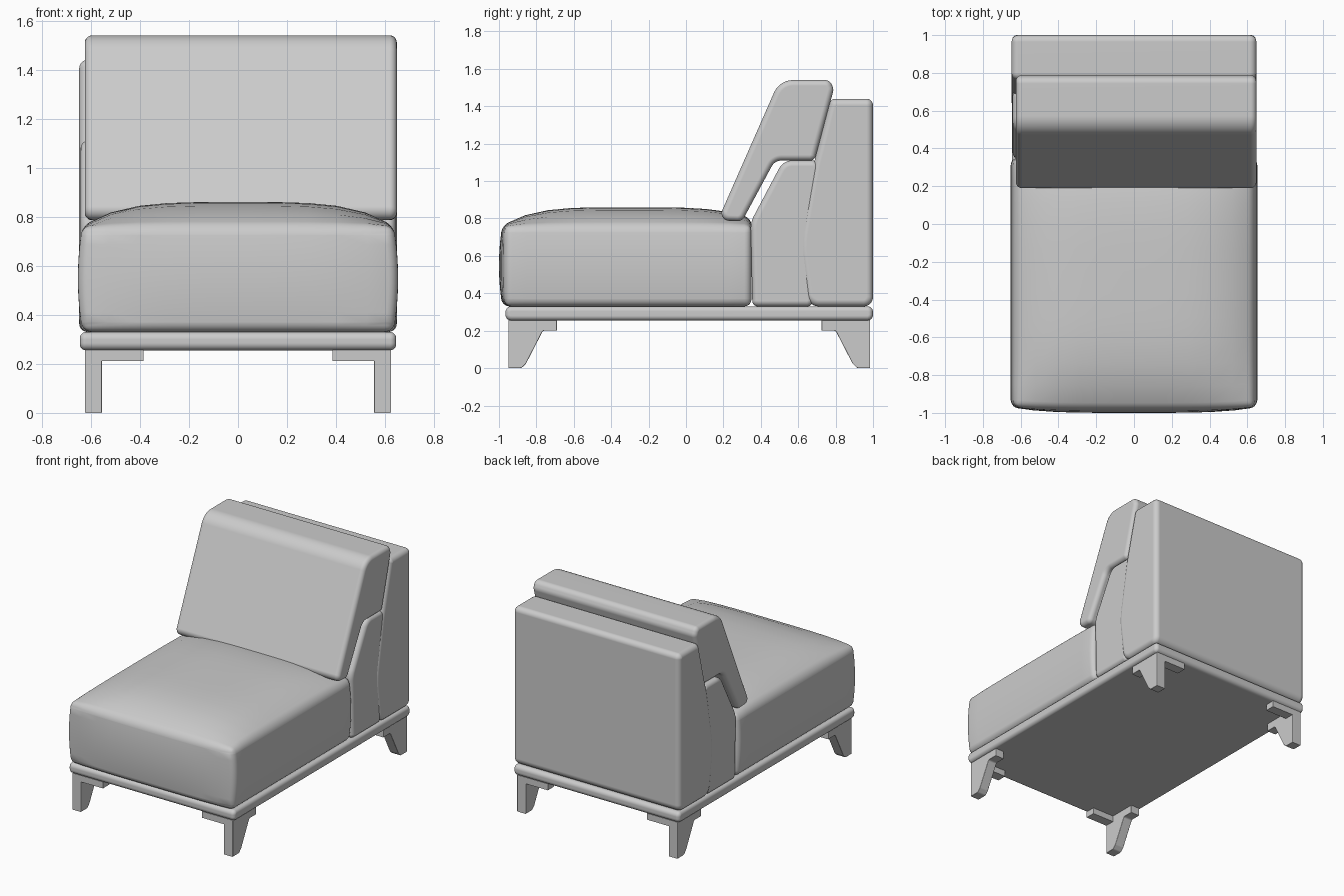
import bpy, bmesh, math
from mathutils import Vector

if "Cube" in bpy.data.objects:
    bpy.data.objects.remove(bpy.data.objects["Cube"])


def finish(name, bm):
    bmesh.ops.recalc_face_normals(bm, faces=bm.faces)
    me = bpy.data.meshes.new(name)
    bm.to_mesh(me)
    bm.free()
    ob = bpy.data.objects.new(name, me)
    bpy.context.collection.objects.link(ob)
    bpy.ops.object.select_all(action='DESELECT')
    ob.select_set(True)
    bpy.context.view_layer.objects.active = ob
    bpy.ops.object.shade_smooth_by_angle(angle=math.radians(35))
    return ob


def fillet(corners, seg=7):
    """Round each (y, z, radius) corner of a closed profile."""
    out = []
    n = len(corners)
    for i, (y, z, r) in enumerate(corners):
        p = Vector((y, z))
        a = Vector(corners[i - 1][:2]) - p
        b = Vector(corners[(i + 1) % n][:2]) - p
        if r == 0:
            out.append(p)
            continue
        t = r / math.tan(a.angle(b) / 2)
        t = min(t, 0.49 * a.length, 0.49 * b.length)
        s, e = p + a.normalized() * t, p + b.normalized() * t
        # rational quadratic gives a true circular arc
        w = math.sin(a.angle(b) / 2)
        for k in range(seg + 1):
            u = k / seg
            c0, c1, c2 = (1 - u) ** 2, 2 * w * u * (1 - u), u * u
            out.append((s * c0 + p * c1 + e * c2) / (c0 + c1 + c2))
    return out


def prism(name, corners, x0, x1, bevel=0.0):
    """Extrude a side profile across x and round the rims of both ends."""
    bm = bmesh.new()
    pts = fillet(corners)
    rings = [[bm.verts.new((x, p.x, p.y)) for p in pts] for x in (x0, x1)]
    caps = [bm.faces.new(r) for r in rings]
    n = len(pts)
    for i in range(n):
        j = (i + 1) % n
        bm.faces.new((rings[0][i], rings[0][j], rings[1][j], rings[1][i]))
    bmesh.ops.recalc_face_normals(bm, faces=bm.faces)
    if bevel:
        edges = list({e for f in caps for e in f.edges})
        bmesh.ops.bevel(bm, geom=edges, offset=bevel, segments=5, profile=0.5,
                        affect='EDGES', clamp_overlap=False)
    ob = finish(name, bm)
    if bevel:
        ob.modifiers.new("normals", 'WEIGHTED_NORMAL').keep_sharp = True
    return ob


def rect(y0, y1, z0, z1, r=0.0):
    return [(y0, z0, r), (y1, z0, r), (y1, z1, r), (y0, z1, r)]


# Plinth
prism("base", rect(-0.965, 1.0, 0.255, 0.33, 0.03), -0.645, 0.645, 0.025)

# Seat: subdivided block with domed top and softly bulging sides
bm = bmesh.new()
bmesh.ops.create_cube(bm, size=2)
bmesh.ops.subdivide_edges(bm, edges=bm.edges[:], cuts=10, use_grid_fill=True)
for v in bm.verts:
    u, t, w = v.co
    fu, ft, fw = 1 - abs(u) ** 4, 1 - abs(t) ** 4, 1 - w ** 2
    x = u * (0.635 + 0.018 * fw)
    y = -0.31 + 0.66 * t
    if t < 0:
        y -= -t * 0.03 * fu * (0.4 + 0.6 * fw)
    top = 0.765 + 0.095 * fu * ft
    if t > 0:
        top = 0.765 + 0.095 * fu * (1 - 0.6 * t ** 4)
    v.co = (x, y, 0.33 + (top - 0.33) * (w + 1) / 2)
seat = finish("seat", bm)
m = seat.modifiers.new("round", 'BEVEL')
m.width, m.segments, m.angle_limit = 0.055, 5, math.radians(35)
for p in seat.data.polygons:
    p.use_smooth = True
for e in seat.data.edges:
    e.use_edge_sharp = False

# Wedge between seat and back panel
prism("back_support", [
    (0.355, 0.33, 0.03), (0.68, 0.33, 0.03), (0.66, 0.70, 0.2),
    (0.72, 1.11, 0.04), (0.52, 1.11, 0.08), (0.345, 0.78, 0.15)],
    -0.642, 0.642, 0.03)

# Upright back panel
prism("back_panel", [
    (0.65, 0.33, 0.07), (1.0, 0.33, 0.05), (1.0, 1.44, 0.035),
    (0.772, 1.44, 0.035), (0.68, 1.08, 0.6), (0.605, 0.66, 0.5)],
    -0.648, 0.648, 0.035)

# Leaning back cushion, notched over the support
prism("back_cushion", [
    (0.17, 0.79, 0.04), (0.30, 0.785, 0.04), (0.475, 1.11, 0.06),
    (0.687, 1.11, 0.03), (0.79, 1.49, 0.05), (0.77, 1.54, 0.05),
    (0.50, 1.54, 0.11)], -0.625, 0.648, 0.03)

# Corner legs: tapered post with a mounting arm along each side
for end, s, y_out in (("front", 1, -0.95), ("back", -1, 0.985)):
    for side, k in (("left", -1), ("right", 1)):
        post = [(0, 0, 0), (0.07, 0, 0.02), (0.095, 0.025, 0.02),
                (0.185, 0.2, 0.015), (0.26, 0.2, 0), (0.26, 0.257, 0),
                (0, 0.257, 0)]
        prism(f"{end}_{side}_leg", [(y_out + s * y, z, r) for y, z, r in post],
              k * 0.555, k * 0.625, 0.004)
        prism(f"{end}_{side}_leg_arm",
              rect(y_out, y_out + s * 0.07, 0.212, 0.257),
              k * 0.385, k * 0.56)
